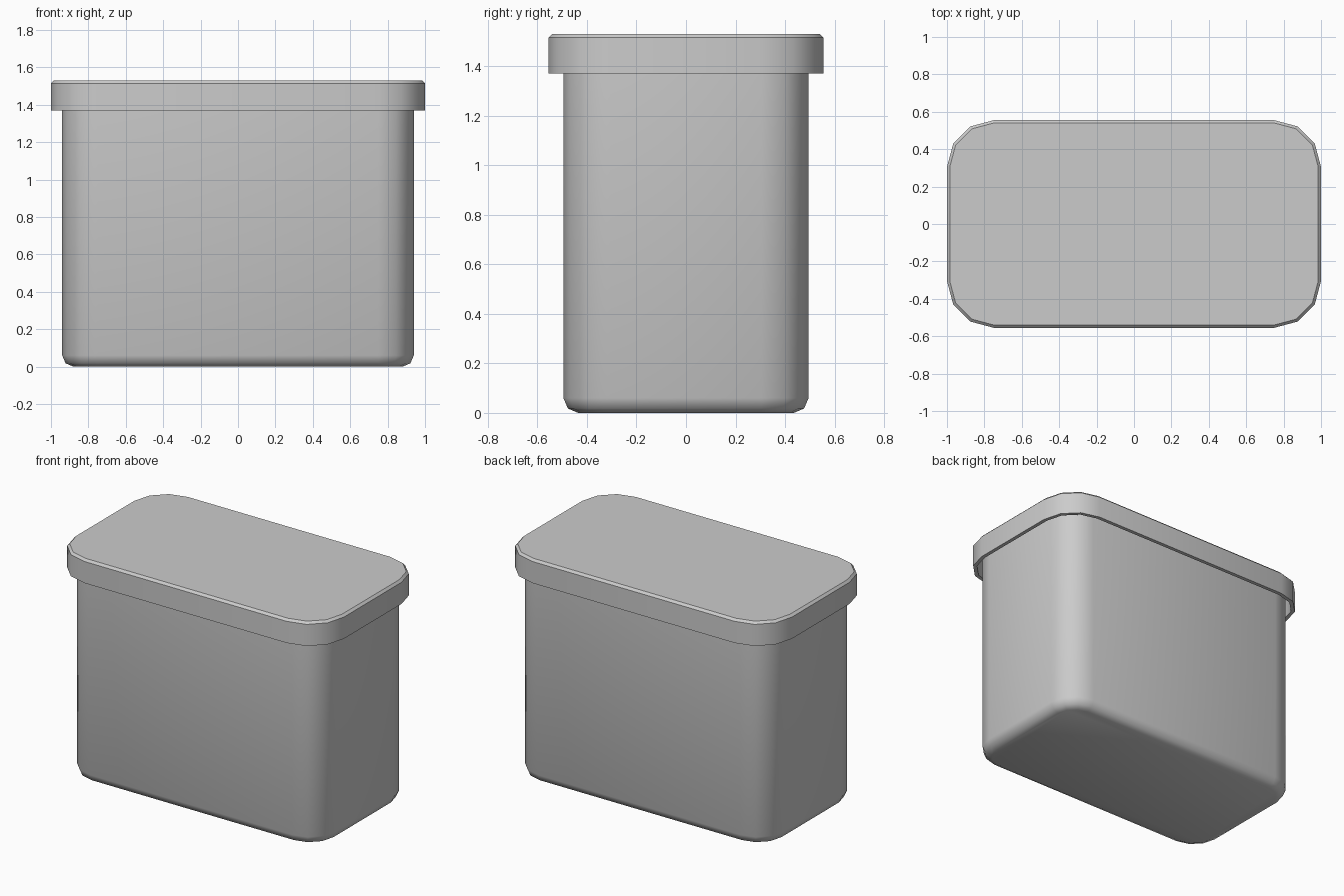
import bpy, bmesh
from math import sin, cos, radians

if "Cube" in bpy.data.objects:
    bpy.data.objects.remove(bpy.data.objects["Cube"])

CX, CY = 0.75, 0.305   # centres of the rounded corners
SEGS = 3               # sides per corner


def ring(bm, r, z):
    """Rounded rectangle of corner radius r around the shared corner centres."""
    verts = []
    for q, (sx, sy) in enumerate([(1, 1), (-1, 1), (-1, -1), (1, -1)]):
        for i in range(SEGS + 1):
            a = radians(90 * q + 90 * i / SEGS)
            verts.append(bm.verts.new((sx * CX + r * cos(a), sy * CY + r * sin(a), z)))
    return verts


def shell(name, profile, angle):
    """Loft rings along an (r, z) profile and cap both ends."""
    bm = bmesh.new()
    rings = [ring(bm, r, z) for r, z in profile]
    for a, b in zip(rings, rings[1:]):
        n = len(a)
        for i in range(n):
            j = (i + 1) % n
            bm.faces.new((a[i], a[j], b[j], b[i]))
    bm.faces.new(rings[0])
    bm.faces.new(rings[-1])
    bmesh.ops.recalc_face_normals(bm, faces=bm.faces)
    mesh = bpy.data.meshes.new(name)
    bm.to_mesh(mesh)
    bm.free()
    obj = bpy.data.objects.new(name, mesh)
    bpy.context.collection.objects.link(obj)
    bpy.ops.object.select_all(action='DESELECT')
    obj.select_set(True)
    bpy.context.view_layer.objects.active = obj
    bpy.ops.object.shade_smooth_by_angle(angle=radians(angle))
    return obj


# Open container: rounded bottom edge, outer wall, rim, inner wall and floor
shell("container", [(0.13, 0), (0.172, 0.018), (0.19, 0.06), (0.19, 1.49),
                    (0.16, 1.49), (0.16, 0.06), (0.13, 0.03)], 50)

# Hollow lid: chamfered top edge, outer skirt, thin lower rim, inner skirt and ceiling
shell("lid", [(0.235, 1.53), (0.25, 1.515), (0.25, 1.37),
              (0.225, 1.37), (0.225, 1.50)], 40)
